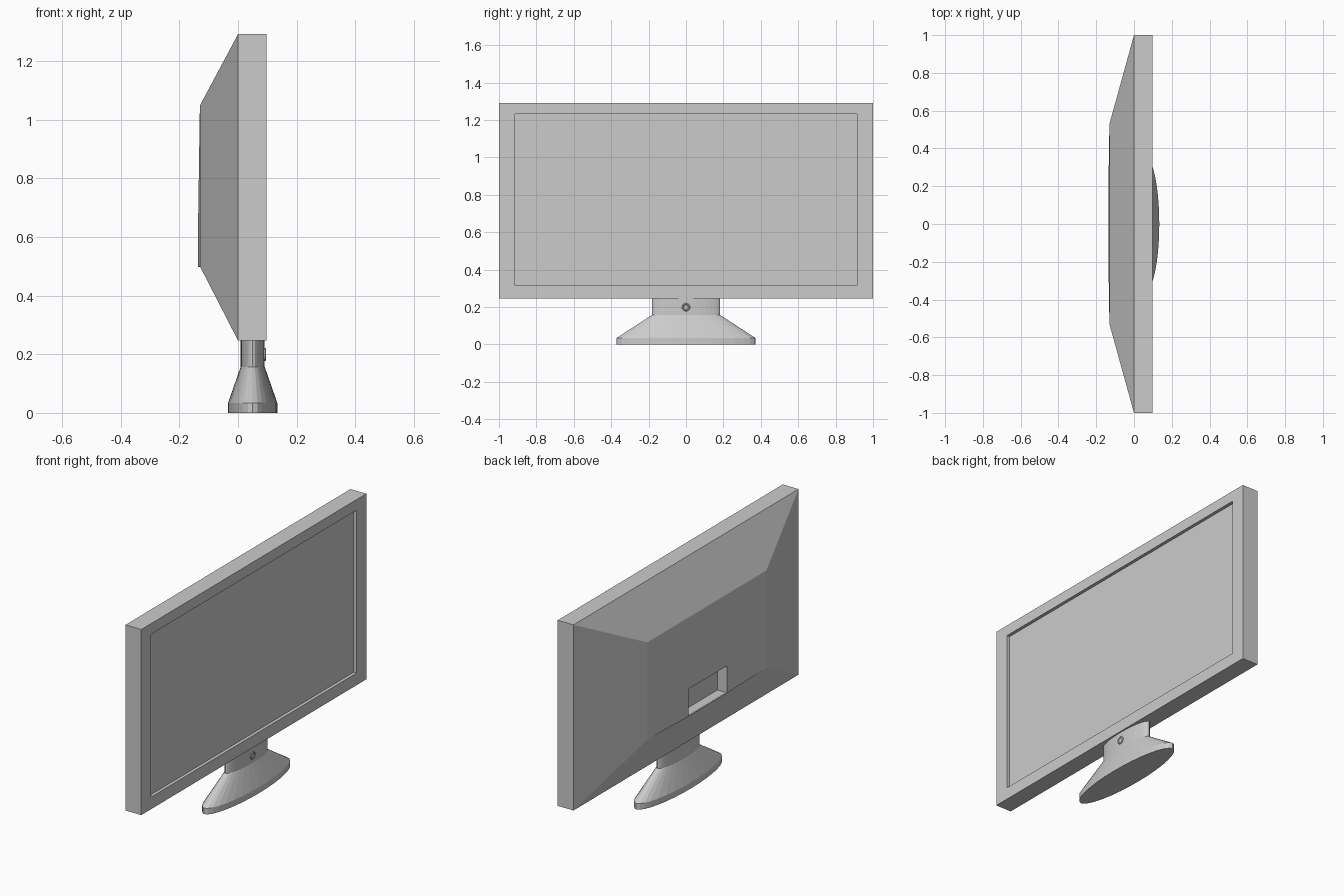
import bpy, bmesh, math

if "Cube" in bpy.data.objects:
    bpy.data.objects.remove(bpy.data.objects["Cube"])

grey = bpy.data.materials.new("grey_plastic")
grey.diffuse_color = (0.6, 0.6, 0.6, 1)
grey.use_nodes = True
grey.node_tree.nodes["Principled BSDF"].inputs["Base Color"].default_value = grey.diffuse_color


def finish(name, bm):
    """Turn a bmesh into a named, flat shaded grey object."""
    bmesh.ops.remove_doubles(bm, verts=bm.verts, dist=1e-5)
    bmesh.ops.recalc_face_normals(bm, faces=bm.faces)
    me = bpy.data.meshes.new(name)
    bm.to_mesh(me)
    bm.free()
    me.materials.append(grey)
    ob = bpy.data.objects.new(name, me)
    bpy.context.collection.objects.link(ob)
    return ob


def rect(bm, x, half, z0, z1, x_top=None):
    """Rectangular loop of four vertices facing along x."""
    return [bm.verts.new(p) for p in ((x, -half, z0), (x, half, z0),
                                      (x, half, z1), (x, -half, z1))]


def bridge(bm, a, b):
    n = len(a)
    for i in range(n):
        j = (i + 1) % n
        bm.faces.new((a[i], a[j], b[j], b[i]))


# Television case: nested rectangles from the recessed screen round to the back socket
bm = bmesh.new()
loops = [rect(bm, *r) for r in (
    (0.080, 0.914, 0.315, 1.231),    # screen surface
    (0.098, 0.914, 0.315, 1.231),    # inner bezel edge
    (0.098, 1.0, 0.247, 1.291),      # outer front edge
    (0.0, 1.0, 0.247, 1.291),        # outer back edge
    (-0.130, 0.53, 0.50, 1.048),     # raised back panel
    (-0.136, 0.172, 0.497, 0.65),    # socket opening
    (-0.075, 0.172, 0.497, 0.65),    # socket floor
)]
for a, b in zip(loops, loops[1:]):
    bridge(bm, a, b)
bm.faces.new(loops[0])
bm.faces.new(loops[-1])
finish("television_case", bm)

# Stand: stacked ellipses, flared foot and straight neck
SEG = 32
CX = 0.050
bm = bmesh.new()
rings = []
for rx, ry, z in ((0.084, 0.372, 0.0), (0.084, 0.372, 0.034),
                  (0.041, 0.183, 0.157), (0.041, 0.183, 0.25)):
    rings.append([bm.verts.new((CX + rx * math.cos(2 * math.pi * i / SEG),
                                ry * math.sin(2 * math.pi * i / SEG), z))
                  for i in range(SEG)])
for a, b in zip(rings, rings[1:]):
    bridge(bm, a, b)
bm.faces.new(rings[0])
bm.faces.new(rings[-1])
finish("stand", bm)

# Power button: raised ring with a sunken centre on the front of the neck
SEG = 16
bm = bmesh.new()
rings = []
for r, x in ((0.022, 0.085), (0.022, 0.093), (0.019, 0.096),
             (0.015, 0.096), (0.012, 0.0925)):
    rings.append([bm.verts.new((x, r * math.cos(2 * math.pi * i / SEG),
                                0.199 + r * math.sin(2 * math.pi * i / SEG)))
                  for i in range(SEG)])
for a, b in zip(rings, rings[1:]):
    bridge(bm, a, b)
bm.faces.new(rings[0])
bm.faces.new(rings[-1])
finish("power_button", bm)
